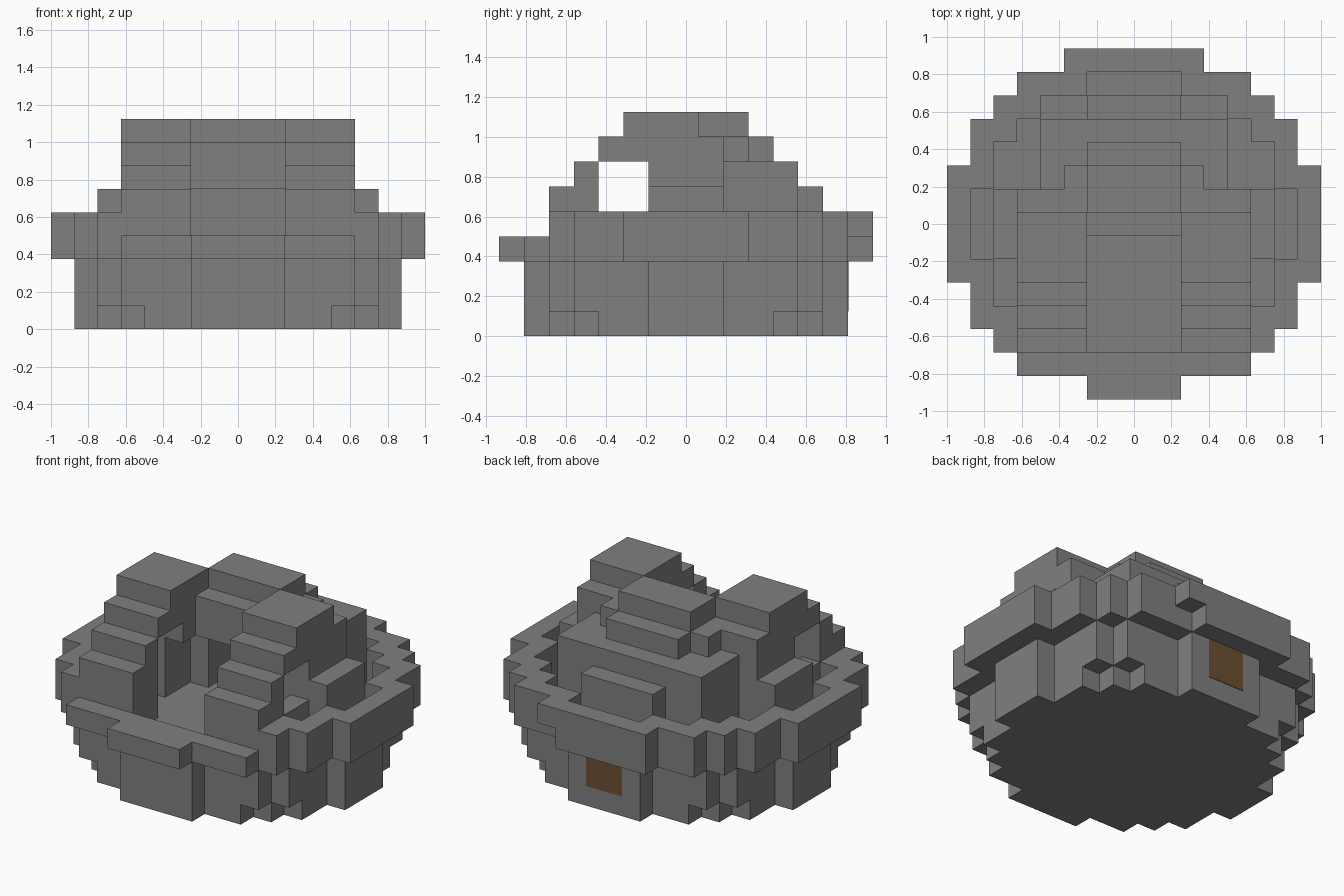
import bpy, bmesh
from mathutils import Vector

U = 0.125  # size of one block

cube = bpy.data.objects.get("Cube")
if cube:
    bpy.data.objects.remove(cube, do_unlink=True)


def material(name, rgb):
    m = bpy.data.materials.new(name)
    m.use_nodes = True
    m.diffuse_color = (*rgb, 1)
    m.node_tree.nodes["Principled BSDF"].inputs["Base Color"].default_value = (*rgb, 1)
    return m


STONE = material("grey stone", (0.215, 0.215, 0.215))
WOOD = material("brown panel", (0.15, 0.078, 0.03))


def block(x0, x1, y0, y1, z0, z1):
    return {(x, y, z) for x in range(x0, x1) for y in range(y0, y1) for z in range(z0, z1)}


def slab(z0, z1, *rows):
    """Stack of rows, each (start depth, end depth, half width)."""
    cells = set()
    for y0, y1, half in rows:
        cells |= block(-half, half, y0, y1, z0, z1)
    return cells


def pair(x0, x1, *rest):
    return block(x0, x1, *rest) | block(-x1, -x0, *rest)


def position(x, y, z):
    return Vector((x * U, (y - 7.5) * U, z * U))


def finish(bm, name, mat):
    mesh = bpy.data.meshes.new(name)
    bm.to_mesh(mesh)
    bm.free()
    mesh.materials.append(mat)
    bpy.context.collection.objects.link(bpy.data.objects.new(name, mesh))


def build(name, cells, mat):
    """Skin the outside of a set of blocks and merge the flat areas."""
    bm = bmesh.new()
    for c in cells:
        for axis in range(3):
            for side in (0, 1):
                near = list(c)
                near[axis] += 2 * side - 1
                if tuple(near) in cells:
                    continue
                corners = []
                for a, b in ((0, 0), (1, 0), (1, 1), (0, 1)):
                    p = list(c)
                    p[axis] += side
                    p[(axis + 1) % 3] += a
                    p[(axis + 2) % 3] += b
                    corners.append(bm.verts.new(position(*p)))
                bm.faces.new(corners if side else corners[::-1])
    bmesh.ops.remove_doubles(bm, verts=bm.verts[:], dist=0.001)
    bmesh.ops.dissolve_limit(bm, angle_limit=0.02, verts=bm.verts[:], edges=bm.edges[:])
    finish(bm, name, mat)


# Round stepped base with a trimmed bottom course
foot = slab(0, 1, (1, 2, 2), (2, 3, 4), (3, 4, 5), (4, 6, 6), (6, 9, 7),
            (9, 11, 6), (11, 12, 5), (12, 13, 4), (13, 14, 2))
body = slab(1, 3, (1, 2, 2), (2, 3, 5), (3, 6, 6), (6, 9, 7),
            (9, 12, 6), (12, 13, 5), (13, 14, 2))
build("base", foot | body, STONE)

# Overhanging rim around a sunken gutter, low at the front
rim = slab(3, 5, (2, 3, 6), (3, 5, 7), (5, 10, 8), (10, 12, 7),
           (12, 13, 6), (13, 14, 5), (14, 15, 3))
rim -= slab(3, 5, (2, 4, 5), (4, 6, 6), (6, 9, 7), (9, 11, 6),
            (11, 12, 5), (12, 13, 4), (13, 14, 2))
rim -= block(2, 3, 14, 15, 3, 4)
rim |= slab(3, 4, (0, 1, 2), (1, 2, 5))
build("rim", rim, STONE)

# Stepped dome
dome = slab(3, 6, (2, 9, 5), (6, 9, 6), (9, 12, 4), (12, 13, 2))
dome |= slab(6, 7, (3, 9, 5), (9, 12, 4))
dome |= slab(7, 8, (4, 9, 5), (9, 10, 3), (10, 11, 2))
dome |= pair(2, 5, 5, 8, 8, 9) | slab(8, 9, (8, 10, 2))

# Open doorway, hollow room and side windows
dome -= block(-2, 2, 2, 7, 3, 9)
dome -= slab(3, 7, (4, 6, 4))
dome -= slab(3, 6, (6, 8, 3), (8, 10, 2))
dome -= pair(4, 5, 4, 6, 5, 7)
build("dome", dome, STONE)

# Thin panel on the back of the base
bm = bmesh.new()
bmesh.ops.create_cube(bm, size=1)
bmesh.ops.scale(bm, vec=(2 * U, 0.006, 2 * U), verts=bm.verts[:])
bmesh.ops.translate(bm, vec=position(0, 14, 2), verts=bm.verts[:])
finish(bm, "back_panel", WOOD)
